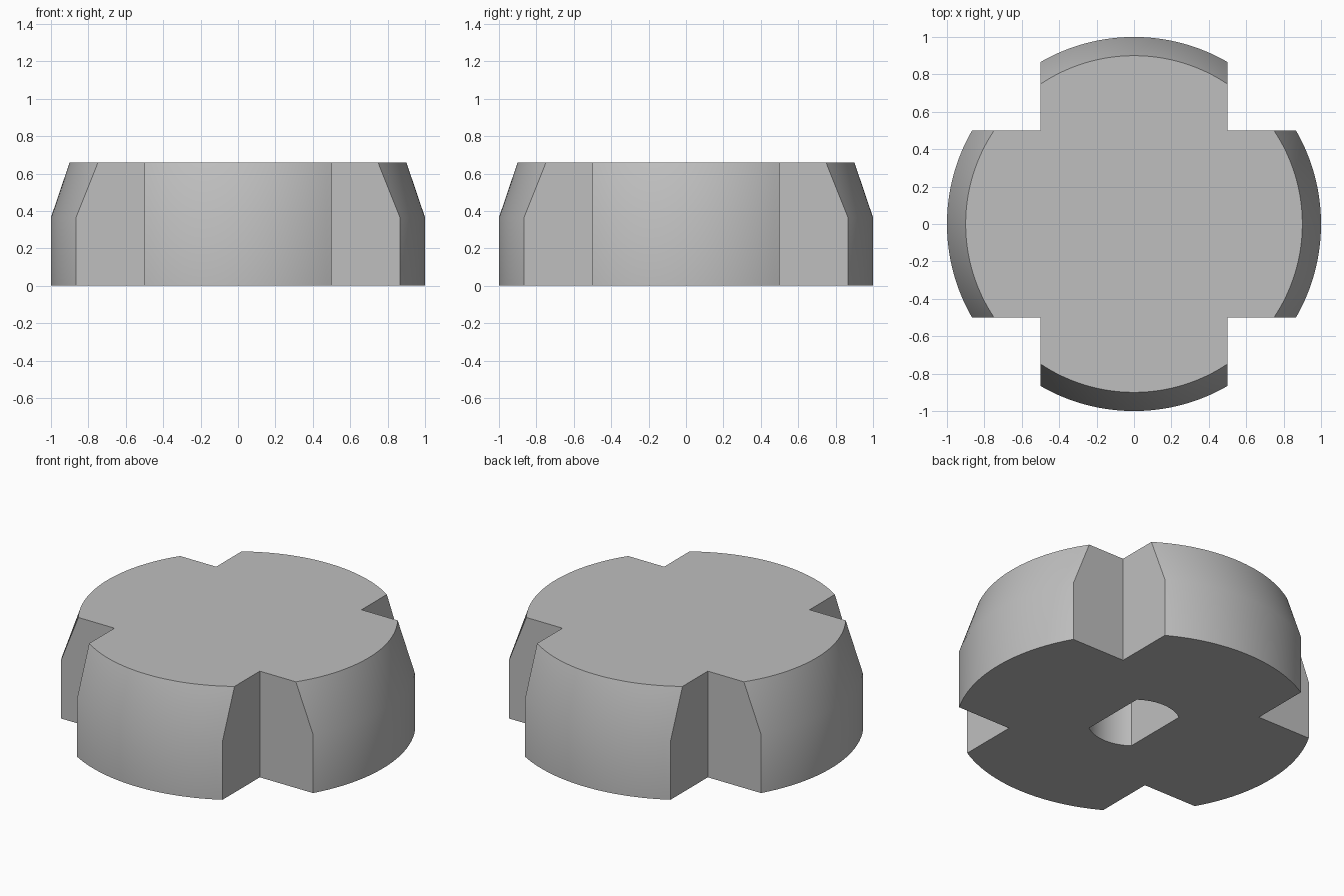
import bpy, bmesh
from math import asin, acos, sin, cos, pi, radians

if "Cube" in bpy.data.objects:
    bpy.data.objects.remove(bpy.data.objects["Cube"])

NOTCH = 0.5        # notch corners lie at +-NOTCH in x and y
ARC_STEPS = 32


def make_material(name, colour):
    mat = bpy.data.materials.new(name)
    mat.use_nodes = True
    mat.diffuse_color = colour
    mat.node_tree.nodes["Principled BSDF"].inputs["Base Color"].default_value = colour
    return mat


def arc(radius, middle, half):
    """Points on an arc centred on the angle middle."""
    angles = [middle - half + 2 * half * i / ARC_STEPS for i in range(ARC_STEPS + 1)]
    return [(radius * cos(a), radius * sin(a)) for a in angles]


def cross_outline(radius):
    """Disc outline with a square notch in each diagonal corner."""
    points = []
    for k in range(4):
        turn = k * pi / 2
        points += arc(radius, turn, asin(NOTCH / radius))
        corner = turn + pi / 4
        points.append((NOTCH * 2 ** 0.5 * cos(corner), NOTCH * 2 ** 0.5 * sin(corner)))
    return points


def loft(name, sections, mat):
    """Solid skinned through (height, outline) sections."""
    bm = bmesh.new()
    rings = [[bm.verts.new((x, y, z)) for x, y in pts] for z, pts in sections]
    n = len(rings[0])
    for low, high in zip(rings, rings[1:]):
        for i in range(n):
            j = (i + 1) % n
            # the notch corner edges repeat at every height, so the walls stay flat
            bm.faces.new((low[i], low[j], high[j], high[i]))
    bm.faces.new(rings[0][::-1])
    bm.faces.new(rings[-1])
    bmesh.ops.recalc_face_normals(bm, faces=bm.faces)
    mesh = bpy.data.meshes.new(name)
    bm.to_mesh(mesh)
    bm.free()
    mesh.materials.append(mat)
    obj = bpy.data.objects.new(name, mesh)
    bpy.context.collection.objects.link(obj)
    return obj


grey = make_material("plain grey", (0.52, 0.52, 0.52, 1))

# Knob body: upright sides, then a taper to the flat top
knob = loft("knob_body", [(0, cross_outline(1.0)),
                          (0.365, cross_outline(1.0)),
                          (0.66, cross_outline(0.9))], grey)

# Blind shaft socket underneath, round with two flats facing left and right
SOCKET_RADIUS, FLAT = 0.26, 0.155
half = pi / 2 - acos(FLAT / SOCKET_RADIUS)
socket = arc(SOCKET_RADIUS, pi / 2, half) + arc(SOCKET_RADIUS, -pi / 2, half)
cutter = loft("socket_cutter", [(-0.1, socket), (0.5, socket)], grey)
cutter.hide_render = True

cut = knob.modifiers.new("shaft_socket", 'BOOLEAN')
cut.operation = 'DIFFERENCE'
cut.solver = 'EXACT'
cut.object = cutter

bpy.ops.object.select_all(action='DESELECT')
knob.select_set(True)
bpy.context.view_layer.objects.active = knob
bpy.ops.object.modifier_apply(modifier=cut.name)
bpy.data.objects.remove(cutter)
bpy.ops.object.shade_smooth_by_angle(angle=radians(30))
